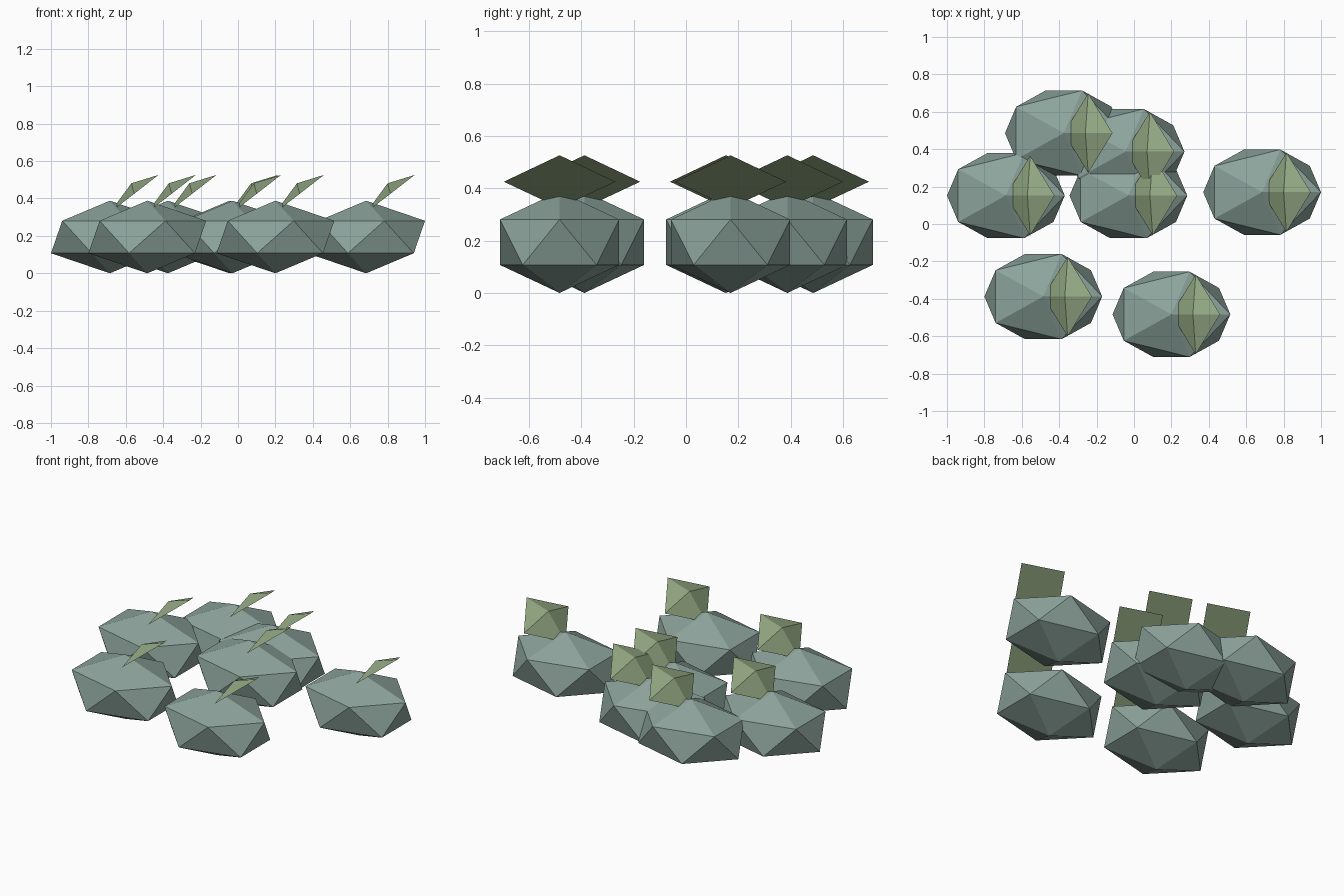
import bpy, bmesh
from mathutils import Matrix

if "Cube" in bpy.data.objects:
    bpy.data.objects.remove(bpy.data.objects["Cube"])


def material(name, rgb):
    m = bpy.data.materials.new(name)
    m.diffuse_color = (*rgb, 1)
    m.use_nodes = True
    m.node_tree.nodes["Principled BSDF"].inputs["Base Color"].default_value = m.diffuse_color
    return m


berry_mat = material("dusty teal", (0.262, 0.366, 0.328))
leaf_mat = material("sage green", (0.288, 0.386, 0.223))


def finish(bm, name, mat, loc):
    bmesh.ops.recalc_face_normals(bm, faces=bm.faces)
    mesh = bpy.data.meshes.new(name)
    bm.to_mesh(mesh)
    bm.free()
    mesh.materials.append(mat)
    obj = bpy.data.objects.new(name, mesh)
    obj.location = loc
    bpy.context.collection.objects.link(obj)


def berry(i, x, y):
    # Stretched 20-sided body
    bm = bmesh.new()
    bmesh.ops.create_icosphere(bm, subdivisions=1, radius=1,
                               matrix=Matrix.Diagonal((0.352, 0.268, 0.194, 1)))
    finish(bm, f"berry_{i}", berry_mat, (x, y, 0.194))


def leaf(i, x, y):
    # Tilted four-sided low pyramid, its lower corner sunk into the berry
    bm = bmesh.new()
    rim = [bm.verts.new(p) for p in
           ((0, 0, 0.325), (0.13, -0.213, 0.425), (0.26, 0, 0.526), (0.13, 0.213, 0.425))]
    peak = bm.verts.new((0.115, 0, 0.481))
    bm.faces.new(rim)
    for a, b in zip(rim, rim[1:] + rim[:1]):
        bm.faces.new((a, b, peak))
    finish(bm, f"leaf_{i}", leaf_mat, (x, y, 0))


# Scattered cluster
spots = [(-0.685, 0.152), (-0.375, 0.486), (-0.045, 0.387), (-0.03, 0.152),
         (0.685, 0.17), (-0.485, -0.388), (0.2, -0.483)]
for i, (x, y) in enumerate(spots, 1):
    berry(i, x, y)
    leaf(i, x, y)
